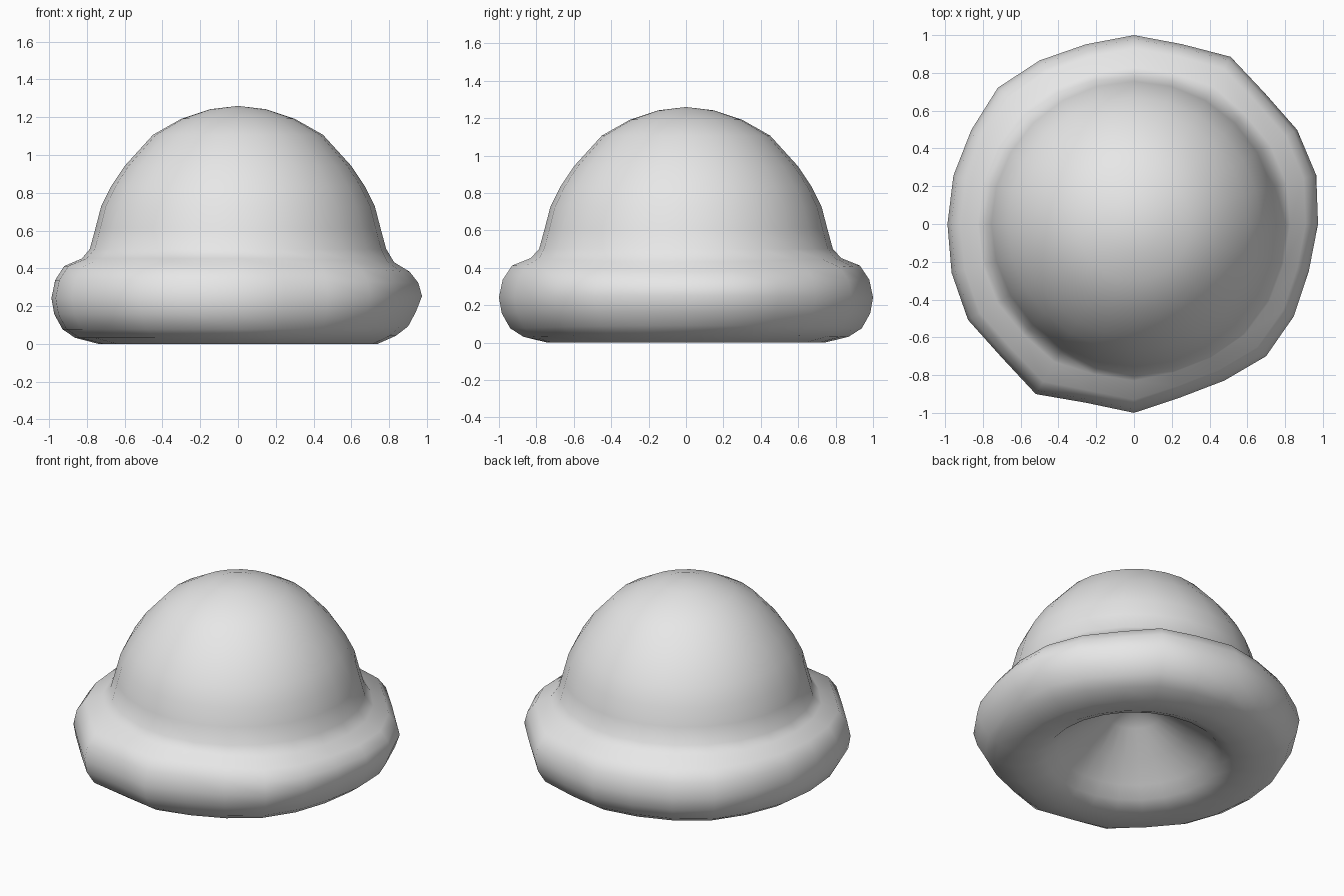
import bpy, bmesh, math

cube = bpy.data.objects.get("Cube")
if cube:
    bpy.data.objects.remove(cube, do_unlink=True)

# Single plain grey material
grey = bpy.data.materials.new("plain_grey")
grey.use_nodes = True
tone = (0.8, 0.8, 0.8, 1)
grey.diffuse_color = tone
grey.node_tree.nodes["Principled BSDF"].inputs["Base Color"].default_value = tone

# Uneven outline of the rolled brim, one radius every 15 degrees from +x
outline = [.965, .99, .99, .975, 1.02, .985, 1.0, .985, 1.0, 1.02, .995, .99,
           .988, 1.0, 1.015, .995, 1.04, .98, 1.0, .95, .955, .985, .97, .95]

# Dome from the crown down to the brim
dome = [(.15, 1.25), (.30, 1.2), (.45, 1.115), (.6, .95), (.67, .845),
        (.725, .735), (.755, .62), (.785, .51)]
# Rolled brim section: full all round, sharper on the left side (+x)
brim_full = [(.83, .46), (.93, .42), (.98, .345), (1, .25), (.985, .165), (.94, .085), (.87, .04)]
brim_sharp = [(.84, .44), (.94, .39), (.99, .33), (1.01, .26), (.975, .175), (.93, .1), (.85, .05)]
# Underside and conical hollow
hollow = [(.74, .008), (.62, .01), (.54, .045), (.47, .11), (.33, .22), (.17, .34)]


def section(angle, radius):
    """Profile points of the hat at one angle."""
    sharp = max(0, math.cos(angle)) ** 2
    points = list(dome)
    for (r0, z0), (r1, z1) in zip(brim_full, brim_sharp):
        r = r0 + (r1 - r0) * sharp
        swell = min(1, max(0, (r - .75) / .2))
        points.append((r * (1 + (radius - 1) * swell), z0 + (z1 - z0) * sharp))
    return points + hollow


bm = bmesh.new()
rings = []
for i, radius in enumerate(outline):
    a = math.tau * i / len(outline)
    rings.append([bm.verts.new((r * math.cos(a), r * math.sin(a), z))
                  for r, z in section(a, radius)])
crown = bm.verts.new((0, 0, 1.268))
peak = bm.verts.new((0, 0, .46))

# Skin between neighbouring sections, closed at the crown and hollow peak
for i, ring in enumerate(rings):
    after = rings[(i + 1) % len(rings)]
    bm.faces.new((crown, ring[0], after[0]))
    bm.faces.new((peak, after[-1], ring[-1]))
    for k in range(len(ring) - 1):
        bm.faces.new((ring[k], ring[k + 1], after[k + 1], after[k]))
bmesh.ops.translate(bm, verts=bm.verts, vec=(0, 0, -min(v.co.z for v in bm.verts)))
bmesh.ops.recalc_face_normals(bm, faces=bm.faces)
for face in bm.faces:
    face.smooth = True

mesh = bpy.data.meshes.new("domed_hat")
bm.to_mesh(mesh)
bm.free()
mesh.materials.append(grey)
hat = bpy.data.objects.new("domed_hat", mesh)
bpy.context.collection.objects.link(hat)
